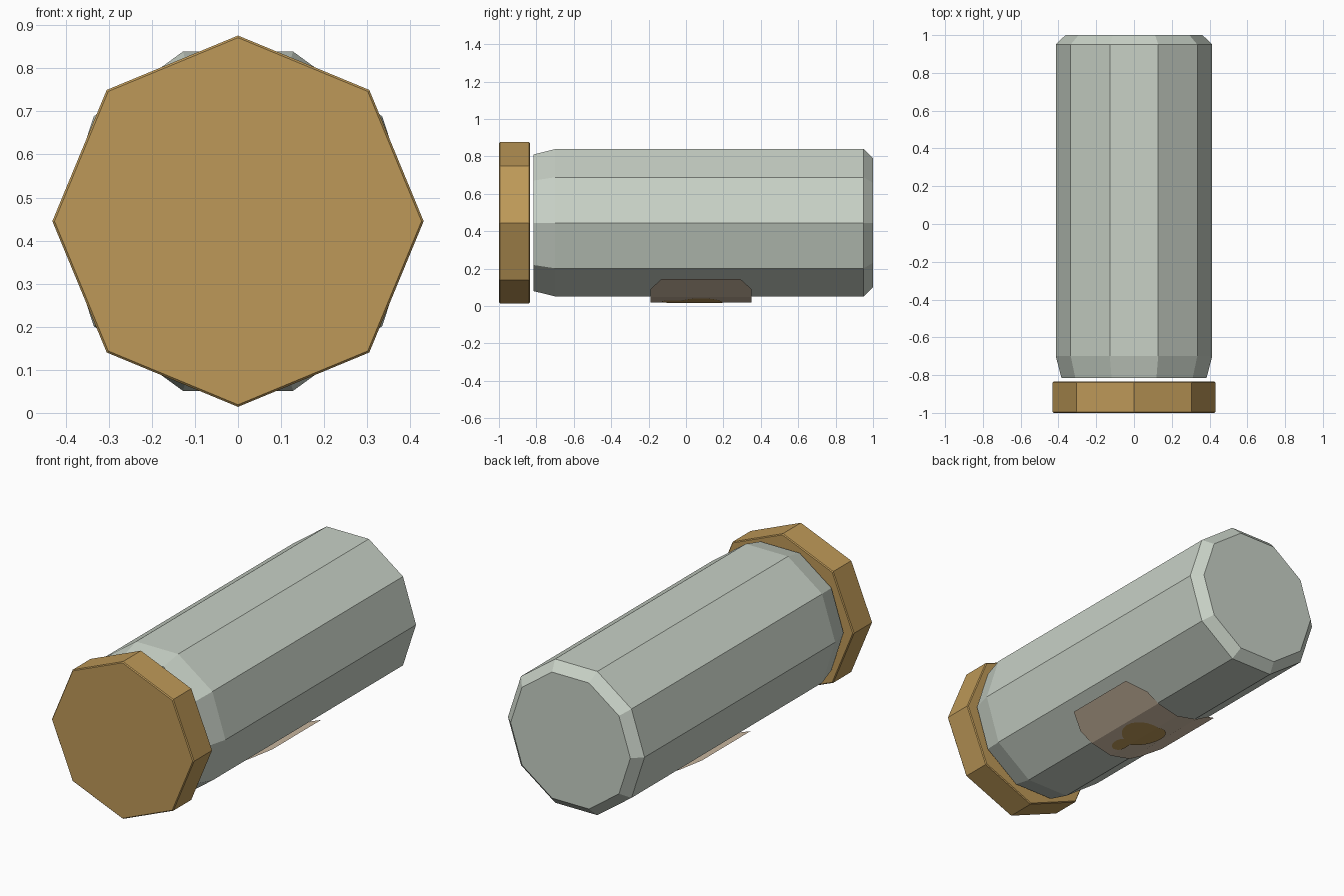
import bpy, bmesh
from math import cos, sin, tau

cube = bpy.data.objects.get("Cube")
if cube:
    bpy.data.objects.remove(cube, do_unlink=True)

AXIS_Z = 0.445


def material(name, rgb):
    """Flat material from 0-255 screen colour, stored as linear."""
    lin = [((c / 255 + 0.055) / 1.055) ** 2.4 for c in rgb] + [1.0]
    m = bpy.data.materials.new(name)
    m.use_nodes = True
    m.diffuse_color = lin
    bsdf = next(n for n in m.node_tree.nodes if n.type == 'BSDF_PRINCIPLED')
    bsdf.inputs["Base Color"].default_value = lin
    bsdf.inputs["Roughness"].default_value = 0.8
    return m


def finish(name, bm, mat):
    mesh = bpy.data.meshes.new(name)
    bm.to_mesh(mesh)
    bm.free()
    mesh.materials.append(mat)
    ob = bpy.data.objects.new(name, mesh)
    bpy.context.collection.objects.link(ob)
    return ob


def barrel(name, sides, profile, mat):
    """Capped prism along y through rings of (y, radius)."""
    bm = bmesh.new()
    rings = [[bm.verts.new((r * cos(tau * i / sides), y, AXIS_Z + r * sin(tau * i / sides)))
              for i in range(sides)] for y, r in profile]
    for a, b in zip(rings, rings[1:]):
        for i in range(sides):
            j = (i + 1) % sides
            bm.faces.new((a[i], a[j], b[j], b[i]))
    bm.faces.new(rings[0])
    bm.faces.new(rings[-1])
    bmesh.ops.recalc_face_normals(bm, faces=bm.faces)
    return finish(name, bm, mat)


# Folded underside of the label: half profile of (x, z)
FOLD = [(0, 0.02), (0.128, 0.047), (0.30, 0.145)]


def fold_z(x):
    x = abs(x)
    (x0, z0), (x1, z1) = FOLD[:2] if x < FOLD[1][0] else FOLD[1:]
    return z0 + (z1 - z0) * (x - x0) / (x1 - x0)


def folded_sheet(name, outline, drop, mat):
    """Flat outline in x, y, creased and bent to the label fold."""
    bm = bmesh.new()
    bm.faces.new([bm.verts.new((x, y, 0)) for x, y in outline])
    for crease in (-FOLD[1][0], 0, FOLD[1][0]):
        bmesh.ops.bisect_plane(bm, geom=bm.verts[:] + bm.edges[:] + bm.faces[:],
                               plane_co=(crease, 0, 0), plane_no=(1, 0, 0))
    for v in bm.verts:
        v.co.z = fold_z(v.co.x) - drop
    bm.normal_update()
    for f in bm.faces:
        if f.normal.z > 0:
            f.normal_flip()
    return finish(name, bm, mat)


def oval(cx, cy, rx, ry, n=24):
    return [(cx + rx * cos(tau * i / n), cy + ry * sin(tau * i / n)) for i in range(n)]


glass = material("pale grey green", (200, 209, 198))
brass = material("ochre lid", (190, 153, 88))
paper = material("beige label", (212, 192, 168))

# Ten-sided jar lying on its side
barrel("jar_body", 10, [(-0.815, 0.384), (-0.70, 0.414), (0.95, 0.414), (1.0, 0.363)], glass)

# Eight-sided lid with a fine edge bevel
barrel("jar_lid", 8, [(-1.0, 0.426), (-0.995, 0.431), (-0.84, 0.431), (-0.835, 0.426)], brass)

# Label with clipped corners
half = [(0.205, -0.19), (0.30, -0.13), (0.30, 0.29), (0.205, 0.35)]
folded_sheet("label", half + [(-x, y) for x, y in reversed(half)], 0, paper)

# Painted ovals on the label
folded_sheet("label_large_spot", oval(0, 0.08, 0.115, 0.115), 0.003, brass)
folded_sheet("label_small_spot", oval(0.03, -0.07, 0.035, 0.06), 0.003, brass)
